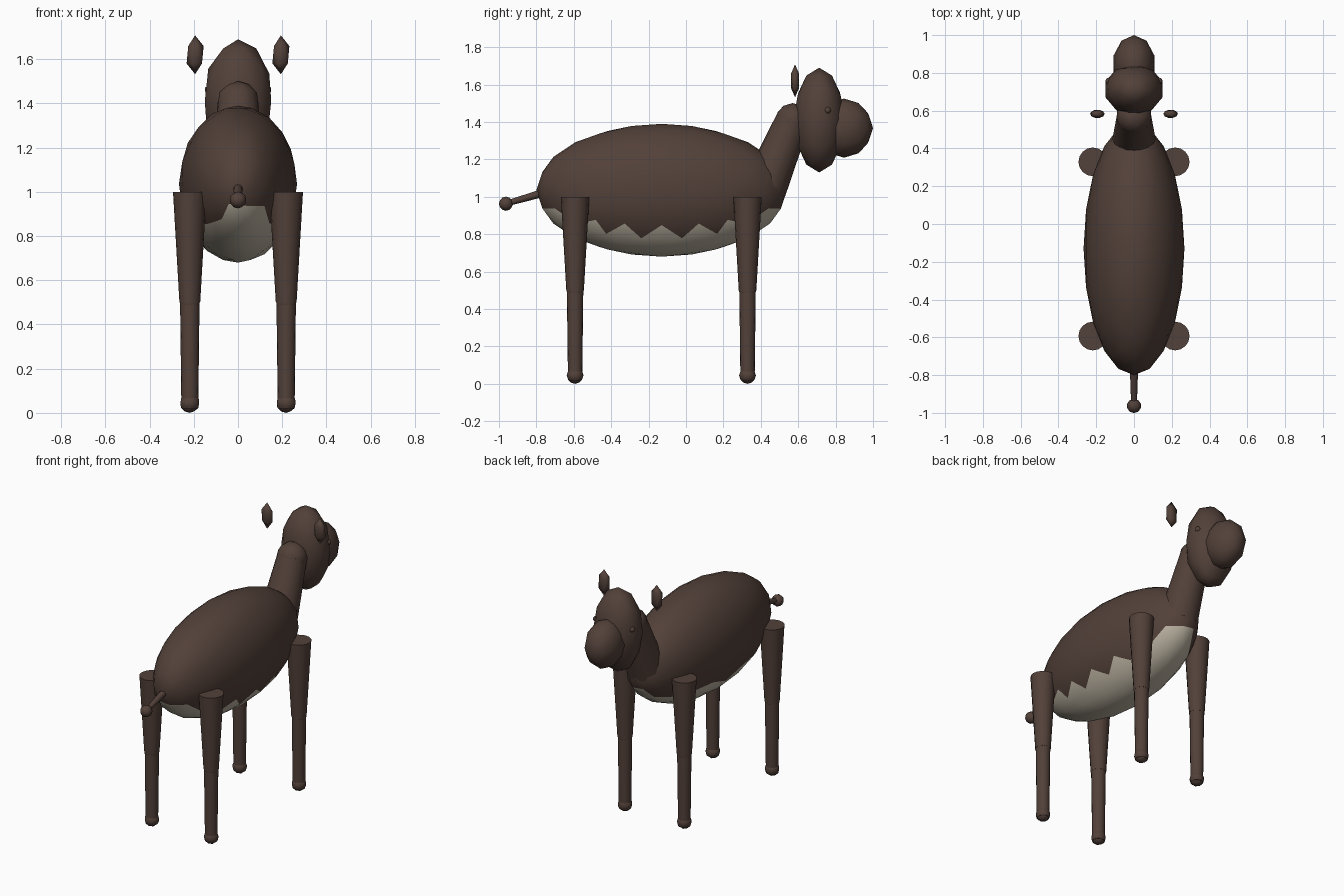
import bpy, math
from mathutils import Vector

cube = bpy.data.objects.get("Cube")
if cube:
    bpy.data.objects.remove(cube, do_unlink=True)


def material(name, colour):
    m = bpy.data.materials.new(name)
    m.use_nodes = True
    m.diffuse_color = colour
    bsdf = next(n for n in m.node_tree.nodes if n.type == 'BSDF_PRINCIPLED')
    bsdf.inputs["Base Color"].default_value = colour
    return m


brown = material("brown coat", (0.085, 0.052, 0.041, 1))
cream = material("cream belly", (0.5, 0.45, 0.36, 1))


def finish(name, smooth=True):
    ob = bpy.context.object
    ob.name = name
    ob.data.materials.append(brown)
    bpy.ops.object.transform_apply(location=False, rotation=False, scale=True)
    if smooth:
        bpy.ops.object.shade_smooth()
    else:
        bpy.ops.object.shade_smooth_by_angle(angle=math.radians(40))
    return ob


def ball(name, centre, radii, detail=2):
    bpy.ops.mesh.primitive_ico_sphere_add(subdivisions=detail, radius=1, location=centre)
    bpy.context.object.scale = radii
    return finish(name)


def limb(name, start, end, r_start, r_end, sides=16):
    a, b = Vector(start), Vector(end)
    bpy.ops.mesh.primitive_cone_add(
        vertices=sides, radius1=r_start, radius2=r_end, depth=(b - a).length,
        location=(a + b) / 2, rotation=(b - a).to_track_quat('Z', 'Y').to_euler())
    return finish(name, smooth=False)


# Body, with a cream underside on the downward faces
body = ball("body", (0, -0.13, 1.035), (0.267, 0.67, 0.355), 3)
body.data.materials.append(cream)
for face in body.data.polygons:
    if face.normal.z < -0.5:
        face.material_index = 1

# Neck and head
limb("neck", (0, 0.418, 1.044), (0, 0.57, 1.405), 0.12, 0.092)
ball("neck_joint", (0, 0.57, 1.405), (0.096, 0.096, 0.096))
ball("head", (0, 0.712, 1.41), (0.158, 0.137, 0.28))
ball("muzzle", (0, 0.845, 1.367), (0.113, 0.155, 0.158))

# Paired parts
for side, s in (("left", 1), ("right", -1)):
    ball(side + "_ear", (s * 0.194, 0.583, 1.62), (0.043, 0.025, 0.088), 1)
    ball(side + "_eye", (s * 0.133, 0.757, 1.462), (0.018, 0.018, 0.018))
    for end, y in (("front", 0.329), ("hind", -0.593)):
        name = side + "_" + end
        x = s * 0.218
        limb(name + "_upper_leg", (x, y, 0.5), (x, y, 1.0), 0.047, 0.076)
        ball(name + "_knee", (x, y, 0.5), (0.047, 0.047, 0.047))
        limb(name + "_lower_leg", (x, y, 0.02), (x, y, 0.5), 0.038, 0.044)
        ball(name + "_foot", (x, y, 0.045), (0.045, 0.045, 0.045))

# Tail
limb("tail", (0, -0.76, 1.022), (0, -0.963, 0.963), 0.022, 0.015, 12)
ball("tail_tip", (0, -0.963, 0.963), (0.038, 0.038, 0.038))
